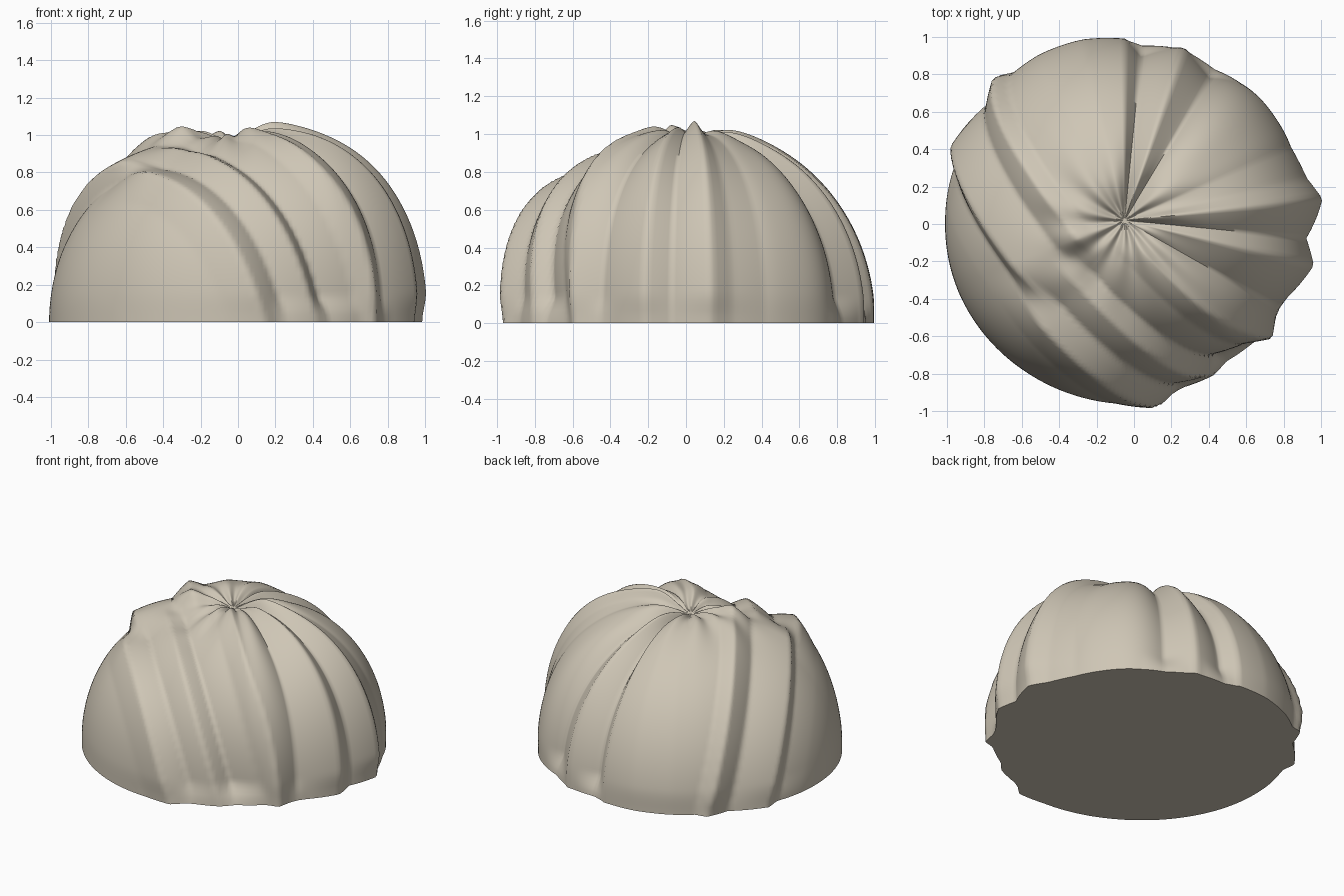
import bpy, bmesh, math

cube = bpy.data.objects.get("Cube")
if cube:
    bpy.data.objects.remove(cube)

SEGMENTS, RINGS = 256, 76
POLE_X, POLE_Y, RADIUS, TOP = -0.05, 0.02, 0.96, 1.02
STACK = (-0.75, -0.66)       # the folds stack along this direction
ALONG = (0.66, -0.75)        # and run along this one

# Fold profiles as (position along the stack, swell) at the two ends
FRONT_FOLDS = [(-0.94, 0.025), (-0.89, 0.015), (-0.82, 0.045), (-0.76, 0.11), (-0.63, 0.02),
               (-0.53, 0.085), (-0.29, -0.025), (-0.13, 0.055), (-0.02, -0.03), (0.18, -0.1),
               (0.28, -0.015), (0.45, -0.045), (0.57, 0.06), (0.72, 0.025), (1.0, 0.01)]
BACK_FOLDS = [(-0.94, 0.02), (-0.89, -0.07), (-0.81, 0.02), (-0.68, -0.075), (-0.61, 0.015),
              (-0.43, 0.04), (-0.2, 0.045), (0.0, 0.035), (0.08, 0.085), (0.22, 0.0),
              (0.47, 0.06), (0.56, -0.02), (0.72, -0.005), (1.0, 0.01)]


def smooth(t):
    t = max(0.0, min(1.0, t))
    return t * t * (3 - 2 * t)


def profile(folds, d):
    """Linear interpolation through a fold profile."""
    if d <= folds[0][0]:
        return folds[0][1]
    for (a, ka), (b, kb) in zip(folds, folds[1:]):
        if d <= b:
            return ka + (kb - ka) * (d - a) / (b - a)
    return folds[-1][1]


def swell(ux, uy, c, z):
    """Folds cross the near slope as leaning layers and radiate on the far one."""
    across = STACK[0] * ux + STACK[1] * uy
    offset = STACK[0] * POLE_X + STACK[1] * POLE_Y
    layered = RADIUS * c * across + offset - 0.25 * (z - 0.25)
    radiating = RADIUS * across + offset
    mix = smooth(-across / 0.3)
    d = layered + (radiating - layered) * mix
    front = smooth((ALONG[0] * ux + ALONG[1] * uy + 0.35) / 0.6)
    return front * profile(FRONT_FOLDS, d) + (1 - front) * profile(BACK_FOLDS, d)


def dome_point(theta, phi):
    """Point on the folded dome, from bearing and elevation."""
    ux, uy = math.cos(theta), math.sin(theta)
    # the dome is squarer at the front and right, rounder at the back and left
    power = 0.92 + 0.08 * (0.75 * uy - 0.65 * ux)
    c, s = math.cos(phi) ** power, math.sin(phi) ** power
    z = TOP * s
    k = swell(ux, uy, c, z)
    # the folds flatten toward the foot and the crown
    foot = 0.3 if k < 0 else 0.75
    k *= foot + (1 - foot) * smooth(z / 0.16)
    k *= (0.5 + 0.5 * smooth(c * 1.2)) * smooth(c / 0.25)
    # fine creases gathered around the crown
    k += 0.012 * math.sin(11 * theta + 4 * c) * smooth(c / 0.1) * smooth((0.65 - c) / 0.5)
    r = RADIUS * c + k * math.cos(phi)
    z += k * math.sin(phi) - 0.06 * math.exp(-(c / 0.15) ** 2)
    return POLE_X + r * ux, POLE_Y + r * uy, max(z, 0.0)


# Folded dome shell and flat underside
bm = bmesh.new()
rings = []
for i in range(RINGS):
    phi = math.pi / 2 * i / RINGS
    rings.append([bm.verts.new(dome_point(2 * math.pi * j / SEGMENTS, phi))
                  for j in range(SEGMENTS)])
crown = bm.verts.new((POLE_X, POLE_Y, TOP - 0.06))
for j in range(SEGMENTS):
    n = (j + 1) % SEGMENTS
    for low, high in zip(rings, rings[1:]):
        bm.faces.new((low[j], low[n], high[n], high[j]))
    bm.faces.new((rings[-1][j], rings[-1][n], crown))
bm.faces.new(list(reversed(rings[0])))

mesh = bpy.data.meshes.new("folded_dome")
bm.to_mesh(mesh)
bm.free()
dome = bpy.data.objects.new("folded_dome", mesh)
bpy.context.collection.objects.link(dome)

# Warm stone colour
stone = bpy.data.materials.new("warm_stone")
stone.use_nodes = True
colour = (0.62, 0.565, 0.465, 1)
stone.diffuse_color = colour
stone.node_tree.nodes["Principled BSDF"].inputs["Base Color"].default_value = colour
mesh.materials.append(stone)

bpy.context.view_layer.objects.active = dome
dome.select_set(True)
bpy.ops.object.shade_smooth_by_angle(angle=math.radians(70))
